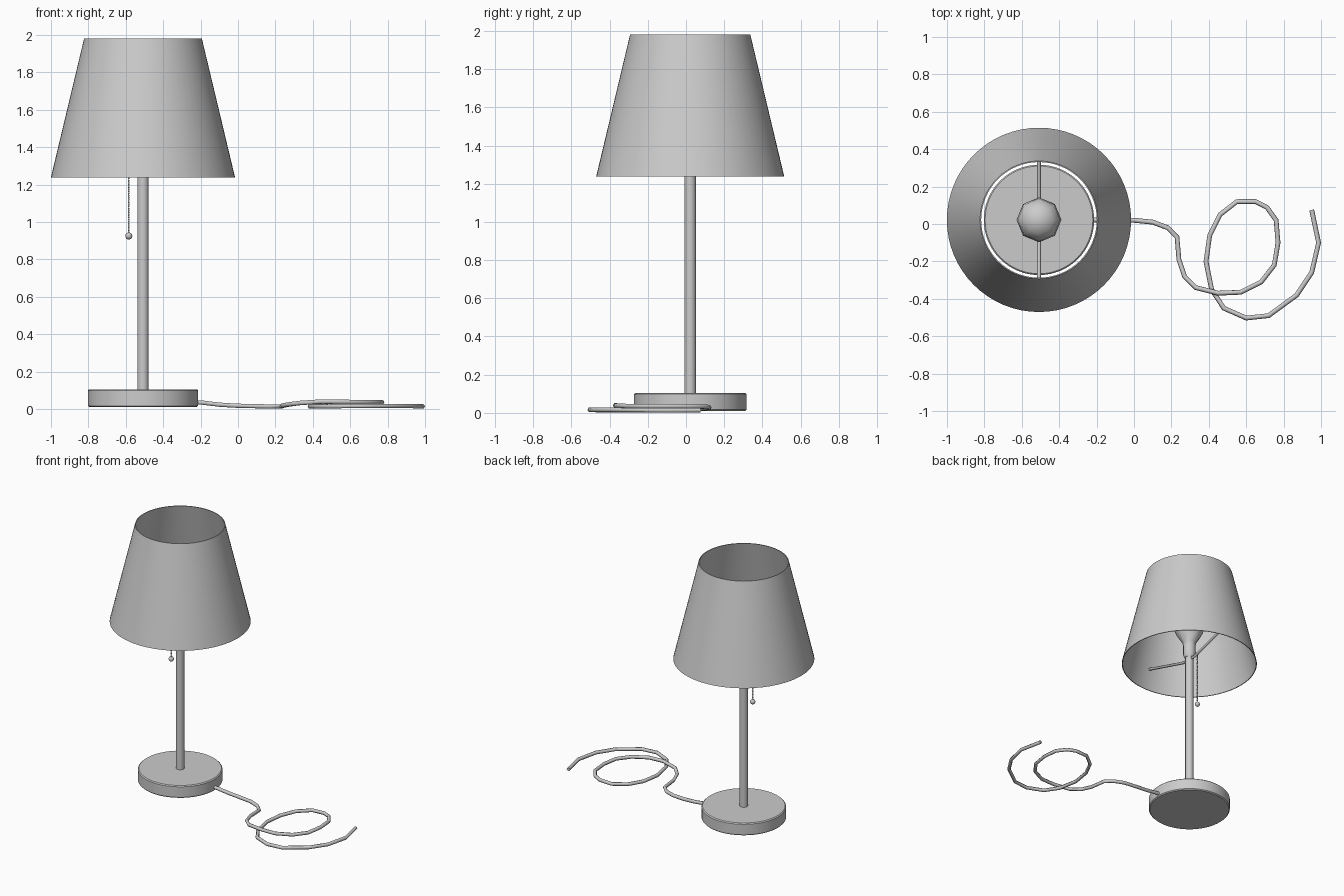
import bpy, bmesh, math
from mathutils import Vector, Matrix

if "Cube" in bpy.data.objects:
    bpy.data.objects.remove(bpy.data.objects["Cube"])

CX, CY = -0.508, 0.022   # lamp axis


def finish(name, bm, angle=35):
    bmesh.ops.recalc_face_normals(bm, faces=bm.faces[:])
    me = bpy.data.meshes.new(name)
    bm.to_mesh(me)
    bm.free()
    ob = bpy.data.objects.new(name, me)
    bpy.context.collection.objects.link(ob)
    bpy.ops.object.select_all(action='DESELECT')
    ob.select_set(True)
    bpy.context.view_layer.objects.active = ob
    bpy.ops.object.shade_smooth_by_angle(angle=math.radians(angle))
    return ob


def lathe(name, profile, sides, closed=False, angle=35):
    """Spin an (r, z) profile around the lamp axis; r = 0 closes to a point."""
    bm = bmesh.new()
    rings = []
    for r, z in profile:
        if r == 0:
            rings.append([bm.verts.new((CX, CY, z))] * sides)
        else:
            rings.append([bm.verts.new((CX + r * math.cos(2 * math.pi * i / sides),
                                        CY + r * math.sin(2 * math.pi * i / sides), z))
                          for i in range(sides)])
    pairs = list(zip(rings, rings[1:]))
    if closed:
        pairs.append((rings[-1], rings[0]))
    for a, b in pairs:
        for i in range(sides):
            j = (i + 1) % sides
            bm.faces.new(list(dict.fromkeys((a[i], a[j], b[j], b[i]))))
    return finish(name, bm, angle)


def tube(name, points, radius, resolution):
    cu = bpy.data.curves.new(name, 'CURVE')
    cu.dimensions = '3D'
    cu.bevel_depth = radius
    cu.bevel_resolution = resolution
    cu.use_fill_caps = True
    sp = cu.splines.new('POLY')
    sp.points.add(len(points) - 1)
    for p, co in zip(sp.points, points):
        p.co = (*co, 1)
    sp.use_smooth = True
    ob = bpy.data.objects.new(name, cu)
    bpy.context.collection.objects.link(ob)
    return ob


# base, pole, shade
lathe("base", [(0, 0.01), (0.288, 0.01), (0.295, 0.017), (0.295, 0.098),
               (0.288, 0.105), (0, 0.105)], 64)
lathe("pole", [(0, 0.1), (0.03, 0.1), (0.03, 1.30), (0, 1.30)], 16)
lathe("shade", [(0.4925, 1.237), (0.315, 1.98), (0.309, 1.98), (0.4865, 1.237)],
      64, closed=True)

# socket and low-poly bulb
lathe("socket", [(0, 1.285), (0.034, 1.285), (0.045, 1.31), (0.045, 1.39), (0, 1.39)], 16)
lathe("bulb", [(0, 1.37), (0.042, 1.37), (0.05, 1.41), (0.095, 1.48), (0.12, 1.55),
               (0.113, 1.61), (0.075, 1.66), (0, 1.685)], 8, angle=60)

# shade support arms, one per side
for side, label in ((1, "back"), (-1, "front")):
    tube(f"support_arm_{label}", [(CX, CY + side * 0.03, 1.272),
                                  (CX, CY + side * 0.07, 1.275),
                                  (CX, CY + side * 0.452, 1.39)], 0.01, 1)

# pull chain: beads, end ball and a small arm to the socket
chain_x = CX - 0.076
bm = bmesh.new()
z = 0.945
while z < 1.34:
    bmesh.ops.create_icosphere(bm, subdivisions=1, radius=0.0058,
                               matrix=Matrix.Translation((chain_x, CY, z)))
    z += 0.0115
bmesh.ops.create_uvsphere(bm, u_segments=12, v_segments=8, radius=0.019,
                          matrix=Matrix.Translation((chain_x, CY, 0.925)))
finish("pull_chain", bm, 60)
tube("chain_arm", [(CX - 0.03, CY, 1.345), (chain_x - 0.006, CY, 1.345)], 0.008, 1)

# power cord, one loop crossing over itself
path = [(-0.25, 0.022, 0.036), (-0.19, 0.022, 0.034), (-0.1, 0.022, 0.023), (0.0, 0.02, 0.017),
        (0.1, 0.01, 0.015), (0.18, -0.02, 0.013), (0.23, -0.07, 0.013), (0.24, -0.19, 0.018),
        (0.27, -0.28, 0.024), (0.33, -0.34, 0.032), (0.45, -0.37, 0.04), (0.57, -0.365, 0.038),
        (0.68, -0.31, 0.036), (0.75, -0.22, 0.036), (0.77, -0.1, 0.036), (0.76, 0.02, 0.035),
        (0.71, 0.09, 0.033), (0.65, 0.12, 0.03), (0.55, 0.12, 0.026), (0.46, 0.05, 0.021),
        (0.405, -0.06, 0.016), (0.385, -0.2, 0.014), (0.415, -0.35, 0.013), (0.48, -0.45, 0.014),
        (0.6, -0.503, 0.016), (0.72, -0.49, 0.016), (0.87, -0.38, 0.016), (0.95, -0.26, 0.015),
        (0.987, -0.1, 0.014), (0.95, 0.075, 0.014)]
tube("power_cord", path, 0.013, 1)
